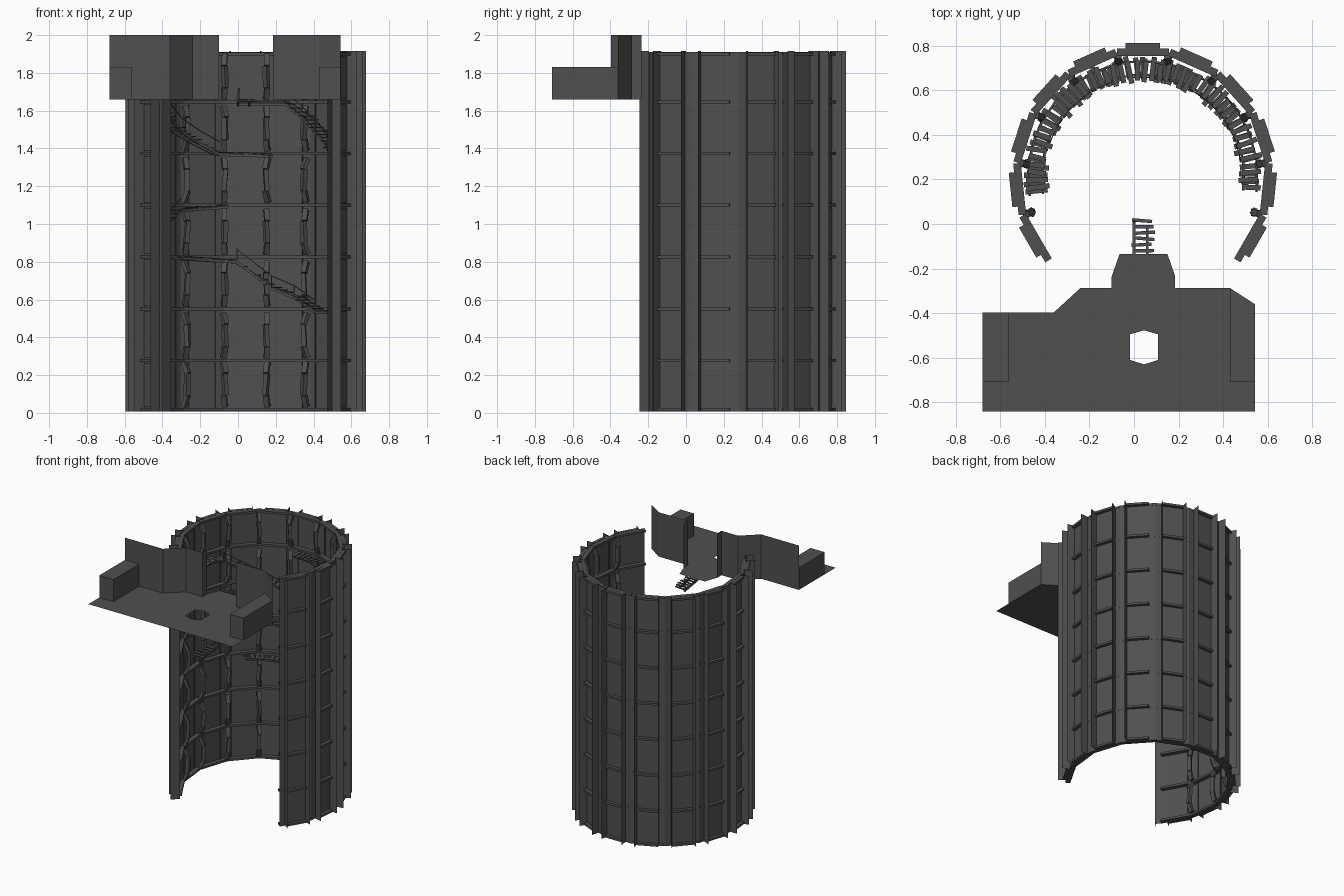
import bpy, bmesh, math, random
from mathutils import Vector, Matrix

if "Cube" in bpy.data.objects:
    bpy.data.objects.remove(bpy.data.objects["Cube"])

random.seed(4)
CX, CY = 0.04, 0.215
STEP = 24                                        # 15-sided drum, 4 front sides missing
FACES = [-30 + STEP * i for i in range(11)]
CORNERS = [-42 + STEP * i for i in range(12)]
LEVELS = [0.018, 0.277, 0.551, 0.826, 1.1, 1.373, 1.647, 1.901]
HALF = math.radians(STEP / 2)

dark = bpy.data.materials.new("dark_metal")
dark.diffuse_color = (0.08, 0.08, 0.08, 1)
dark.use_nodes = True
dark.node_tree.nodes["Principled BSDF"].inputs["Base Color"].default_value = dark.diffuse_color


def pt(r, deg, z):
    a = math.radians(deg)
    return Vector((CX + r * math.cos(a), CY + r * math.sin(a), z))


def finish(name, bm):
    me = bpy.data.meshes.new(name)
    bm.to_mesh(me)
    bm.free()
    me.materials.append(dark)
    ob = bpy.data.objects.new(name, me)
    bpy.context.collection.objects.link(ob)
    return ob


def poly(bm, pts):
    return bm.faces.new([bm.verts.new(p) for p in pts])


def wall(bm, p, q, z0, z1):
    poly(bm, [(p[0], p[1], z0), (q[0], q[1], z0), (q[0], q[1], z1), (p[0], p[1], z1)])


def box(bm, size, mat):
    bmesh.ops.create_cube(bm, size=1, matrix=mat @ Matrix.Diagonal((*size, 1)))


def radial(r, deg, z):
    """Local x points outward, local y runs along the wall."""
    return Matrix.Translation(pt(r, deg, z)) @ Matrix.Rotation(math.radians(deg), 4, 'Z')


def beam(bm, p, q, w, h):
    """Rectangular bar from p to q."""
    d = q - p
    rot = d.to_track_quat('Y', 'Z').to_matrix().to_4x4()
    box(bm, (w, d.length, h), Matrix.Translation((p + q) / 2) @ rot)


# Drum wall: thin faceted sheet, running a little past the left end
bm = bmesh.new()
R = 0.572 / math.cos(HALF)
for c in CORNERS[:-1]:
    wall(bm, pt(R, c, 0), pt(R, c + STEP, 0), 0.008, 1.91)
wall(bm, pt(R, CORNERS[-1], 0), pt(R, CORNERS[-1] + 4.3, 0), 0.008, 1.91)
finish("drum_wall", bm)

# Paired thin vertical fins outside each corner (single at the right end)
bm = bmesh.new()
for c in CORNERS:
    for s in (-4.3, 4.3):
        if c + s > CORNERS[0]:
            wall(bm, pt(0.57, c + s, 0), pt(0.637, c + s, 0), 0.008, 1.915)
finish("outer_fins", bm)

# Outer ledges and raised panels on every face
ledges, panels = bmesh.new(), bmesh.new()
for f in FACES:
    for z in LEVELS:
        box(ledges, (0.026, 0.155, 0.016), radial(0.584, f, z))
    for z0, z1 in zip(LEVELS, LEVELS[1:]):
        box(panels, (0.006, 0.15, z1 - z0 - 0.03), radial(0.574, f, (z0 + z1) / 2))
finish("outer_ledges", ledges)
finish("outer_panels", panels)

# Inner ring beams at each level
bm = bmesh.new()
for f in FACES:
    for z in LEVELS:
        box(bm, (0.034, 0.232, 0.016), radial(0.556, f, z))
finish("ring_beams", bm)

# Bowed three-piece brackets up the inner corners
bm = bmesh.new()
prof = [(0.55, 0.015), (0.527, 0.075), (0.524, 0.19), (0.55, 0.25)]
for c in CORNERS[1:-1]:
    for z in LEVELS[:-1]:
        for (r0, h0), (r1, h1) in zip(prof, prof[1:]):
            t = random.uniform(-0.6, 0.6)
            beam(bm, pt(r0, c + t, z + h0), pt(r1, c - t, z + h1), 0.028, 0.024)
finish("inner_brackets", bm)

# Broken walkways winding round the inside: (angle, height) runs
runs = [
    [(95, 1.645), (62, 1.645), (35, 1.50), (8, 1.38), (-8, 1.37)],
    [(188, 1.65), (160, 1.62), (138, 1.50), (108, 1.38), (74, 1.37)],
    [(190, 0.95), (165, 0.97), (140, 1.08), (102, 1.10)],
    [(138, 0.83), (96, 0.81), (72, 0.67), (55, 0.62), (36, 0.545), (-5, 0.54)],
]
planks, strings, rails = bmesh.new(), bmesh.new(), bmesh.new()
for run in runs:
    for (a0, z0), (a1, z1) in zip(run, run[1:]):
        n = max(2, round(abs(a1 - a0) / 4))
        at = lambda r, t, dz=0: pt(r, a0 + (a1 - a0) * t, z0 + (z1 - z0) * t + dz)
        m = max(1, round(abs(a1 - a0) / 12))
        for i in range(m):
            for r in (0.455, 0.515):
                beam(strings, at(r, i / m, -0.012), at(r, (i + 1) / m, -0.012), 0.010, 0.014)
            if abs(z0 - z1) > 0.03:
                beam(rails, at(0.445, i / m, 0.055), at(0.445, (i + 1) / m, 0.055), 0.004, 0.004)
        for i in range(n):
            if random.random() < 0.12:
                continue
            t = (i + 0.5) / n
            a = a0 + (a1 - a0) * t
            mat = radial(0.48 + random.uniform(-0.015, 0.012), a, z0 + (z1 - z0) * t)
            mat = mat @ Matrix.Rotation(random.uniform(-0.12, 0.12), 4, 'Z')
            box(planks, (random.uniform(0.075, 0.105), 0.023, 0.006), mat)
        if abs(z0 - z1) > 0.03:
            beam(rails, at(0.445, 0), at(0.445, 0, 0.06), 0.006, 0.006)
finish("walkway_planks", planks)
finish("walkway_stringers", strings)
finish("walkway_rails", rails)

# Short broken bridge leading off the platform
bm = bmesh.new()
for x, end in ((0.0, 0.02), (0.06, -0.01)):
    beam(bm, Vector((x, -0.14, 1.655)), Vector((x, end, 1.63)), 0.012, 0.014)
for i in range(6):
    y = -0.12 + i * 0.027
    mat = Matrix.Translation((0.04 + random.uniform(-0.008, 0.01), y, 1.66 - 0.15 * (y + 0.12)))
    box(bm, (0.09, 0.015, 0.006), mat @ Matrix.Rotation(random.uniform(-.1, .1), 4, 'Z'))
beam(bm, Vector((0, 0.01, 1.63)), Vector((0.005, 0.012, 1.72)), 0.008, 0.008)
finish("broken_bridge", bm)

# Platform floor sheet with a six-sided hole
ZF, ZB, ZT = 1.66, 1.83, 2.0
outline = [(-.68, -.842), (.543, -.842), (.543, -.36), (.43, -.287), (.185, -.287), (.185, -.235),
           (.15, -.135), (-.065, -.135), (-.1, -.235), (-.1, -.287), (-.24, -.287),
           (-.36, -.397), (-.68, -.397)]
hole = [(.045, -.63), (.108, -.61), (.108, -.495), (.045, -.477), (-.018, -.495), (-.018, -.61)]
bm = bmesh.new()
edges = []
for loop in (outline, hole):
    vs = [bm.verts.new((x, y, ZF)) for x, y in loop]
    edges += [bm.edges.new((vs[i], vs[(i + 1) % len(vs)])) for i in range(len(vs))]
bmesh.ops.triangle_fill(bm, edges=edges, use_beauty=True, normal=(0, 0, 1))
finish("platform_floor", bm)

# Thin back walls either side of the opening
bm = bmesh.new()
for path in (outline[2:6], outline[8:13]):
    for p, q in zip(path, path[1:]):
        wall(bm, p, q, ZF, ZT)
finish("platform_walls", bm)

# Low side boxes: top, inner side, front and outer side sheets
bm = bmesh.new()
boxes = [[(-.68, -.71), (-.56, -.71), (-.56, -.397), (-.68, -.397)],
         [(.43, -.71), (.543, -.71), (.543, -.36), (.43, -.287)]]
for b in boxes:
    poly(bm, [(x, y, ZB) for x, y in b])
    for i in (0, 1, 3):
        wall(bm, b[i], b[(i + 1) % 4], ZF, ZB)
finish("platform_side_boxes", bm)
